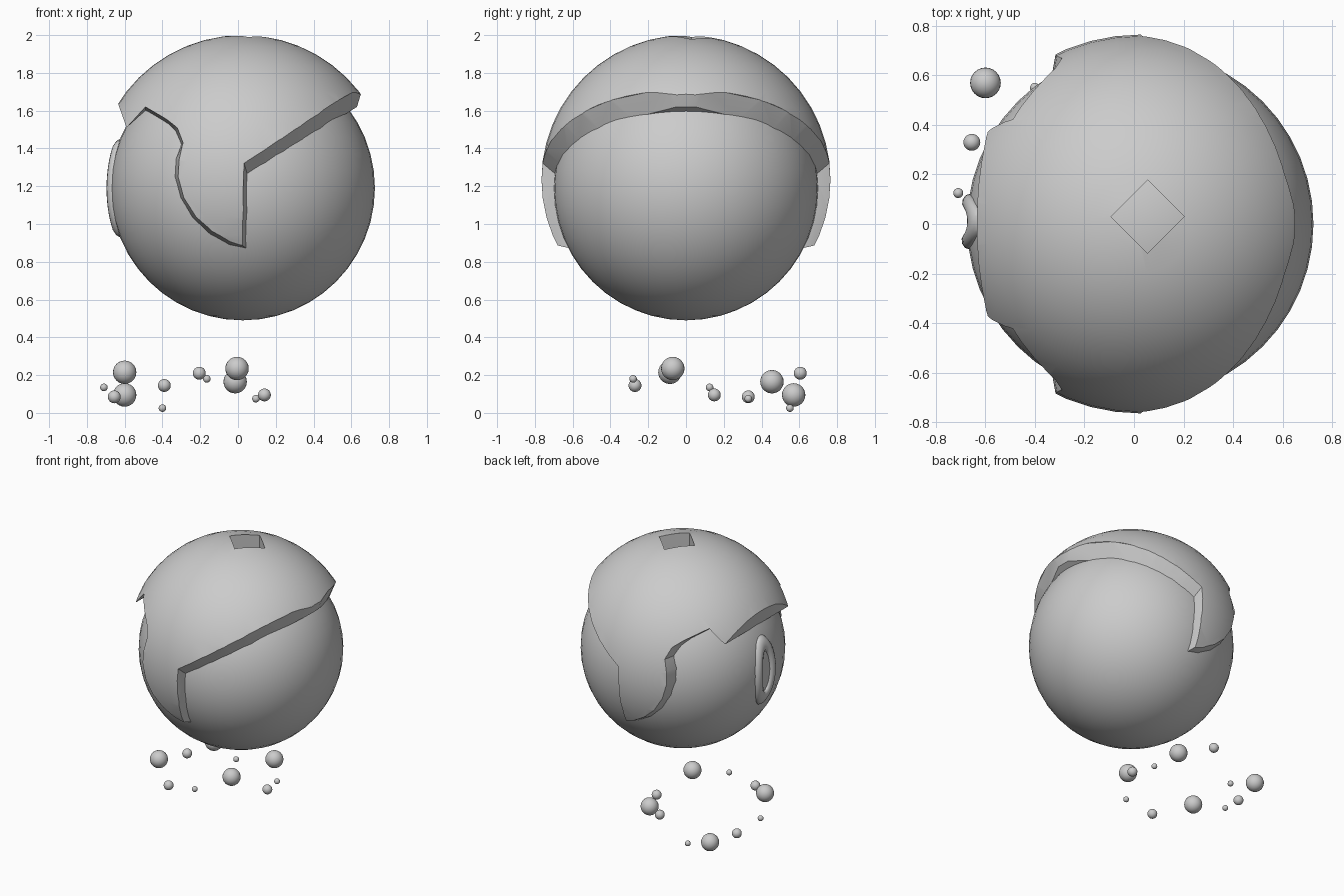
import bpy, bmesh, math
from mathutils import Vector, Matrix

if "Cube" in bpy.data.objects:
    bpy.data.objects.remove(bpy.data.objects["Cube"])

HEAD = Vector((0.025, 0, 1.19))
HEAD_R = 0.70
HAIR = Vector((0.025, 0, 1.235))
HAIR_R = 0.765


def add_object(name, bm):
    bmesh.ops.recalc_face_normals(bm, faces=bm.faces)
    mesh = bpy.data.meshes.new(name)
    bm.to_mesh(mesh)
    bm.free()
    obj = bpy.data.objects.new(name, mesh)
    bpy.context.collection.objects.link(obj)
    return obj


def smooth(obj, degrees=35):
    bpy.ops.object.select_all(action='DESELECT')
    obj.select_set(True)
    bpy.context.view_layer.objects.active = obj
    bpy.ops.object.shade_smooth_by_angle(angle=math.radians(degrees))


def ball(name, center, radius, segments=32, scale=(1, 1, 1)):
    bm = bmesh.new()
    bmesh.ops.create_uvsphere(bm, u_segments=segments, v_segments=segments // 2, radius=radius)
    bmesh.ops.scale(bm, vec=scale, verts=bm.verts)
    bmesh.ops.translate(bm, vec=center, verts=bm.verts)
    return add_object(name, bm)


def boolean(obj, cutter, operation):
    mod = obj.modifiers.new(operation.title(), 'BOOLEAN')
    mod.operation = operation
    mod.solver = 'EXACT'
    mod.object = cutter
    bpy.context.view_layer.objects.active = obj
    obj.select_set(True)
    bpy.ops.object.modifier_apply(modifier=mod.name)
    bpy.data.objects.remove(cutter)


def depth(x, z, center, radius):
    # Half-width in y of a ball at the given x and z
    return math.sqrt(max(0.0025, radius ** 2 - (x - center.x) ** 2 - (z - center.z) ** 2))


# Head
smooth(ball("head", HEAD, HEAD_R, 48))

# Hairline: position on the head (x, z), then shift of the outer rim (dx, dz)
hairline = [(0.63, 1.62, 0.02, 0.10)]
for i in range(1, 7):
    t = i / 6
    hairline.append((0.63 - 0.58 * t, 1.62 - 0.36 * t, -0.02 * t, 0.10 - 0.03 * t))
hairline += [
    (0.05, 1.07, -0.025, 0.01), (0.045, 0.87, -0.025, 0.02), (-0.05, 0.89, 0.01, 0.02),
    (-0.15, 0.945, 0.015, 0.02), (-0.24, 1.03, 0.02, 0.01), (-0.305, 1.14, 0.02, 0),
    (-0.335, 1.25, 0.02, 0), (-0.33, 1.34, 0.02, 0), (-0.30, 1.42, 0.01, 0.01),
    (-0.33, 1.49, 0.01, 0.02), (-0.37, 1.53, 0, 0.02), (-0.49, 1.60, 0, 0.02),
    (-0.59, 1.51, 0, 0), (-0.65, 1.68, 0, 0), (-1.0, 1.75, 0, 0), (-1.0, 2.3, 0, 0),
    (1.0, 2.3, 0, 0), (1.0, 1.95, 0, 0), (0.66, 1.72, 0, 0.02),
]

# Solid following the hairline, mirrored front to back
bm = bmesh.new()
inner, outer, far = [], [], []
for x, z, dx, dz in hairline:
    y0 = depth(x, z, HEAD, HEAD_R - 0.01)
    y1 = max(y0 + 0.05, depth(x + dx, z + dz, HAIR, HAIR_R) + 0.01)
    inner.append((x, y0, z))
    outer.append((x + dx, y1, z + dz))
    far.append((x + dx, 1.0, z + dz))
mirrored = [[(x, -y, z) for x, y, z in ring] for ring in (far, outer, inner)]
rings = [[bm.verts.new(p) for p in ring] for ring in mirrored + [inner, outer, far]]
count = len(hairline)
for a, b in zip(rings, rings[1:]):
    for i in range(count):
        j = (i + 1) % count
        bm.faces.new((a[i], a[j], b[j], b[i]))
bm.faces.new(rings[0])
bm.faces.new(rings[-1])
bmesh.ops.triangulate(bm, faces=bm.faces)
hair_solid = add_object("hairline_cutter", bm)

# Hair cap
hair = ball("hair_cap", HAIR, HAIR_R, 48, (1.015, 1, 1))
boolean(hair, hair_solid, 'INTERSECT')

# Diamond opening in the crown
bm = bmesh.new()
bmesh.ops.create_cone(bm, cap_ends=True, segments=4, radius1=0.148, radius2=0.148, depth=0.4,
                      matrix=Matrix.Translation((0.055, 0.03, 2.06)))
opening = add_object("crown_cutter", bm)
for v in opening.data.vertices:
    # Corners point along x and y
    a = round(math.atan2(v.co.y - 0.03, v.co.x - 0.055) / (math.pi / 2)) * math.pi / 2
    v.co.x, v.co.y = 0.055 + 0.148 * math.cos(a), 0.03 + 0.148 * math.sin(a)
boolean(hair, opening, 'DIFFERENCE')
smooth(hair)

# Oval ear ring wrapped onto the head
bm = bmesh.new()
grid = []
for i in range(32):
    a = math.tau * i / 32
    ring = []
    for k in range(10):
        b = math.tau * k / 10
        y = (0.08 + 0.032 * math.cos(b)) * math.cos(a) + 0.01
        z = (0.205 + 0.055 * math.cos(b)) * math.sin(a)
        x = HEAD.x - math.sqrt(HEAD_R ** 2 - y * y - z * z) - 0.025 * math.sin(b)
        ring.append(bm.verts.new((x, y, z + HEAD.z)))
    grid.append(ring)
for i in range(32):
    a, b = grid[i], grid[(i + 1) % 32]
    for k in range(10):
        m = (k + 1) % 10
        bm.faces.new((a[k], a[m], b[m], b[k]))
smooth(add_object("ear_ring", bm), 60)

# Floating bubbles in three sizes
bubbles = {
    0.062: [(-0.6, -0.085, 0.215), (-0.6, 0.57, 0.095), (-0.015, 0.455, 0.165), (-0.005, -0.07, 0.235)],
    0.034: [(-0.655, 0.33, 0.085), (-0.39, -0.27, 0.145), (-0.205, 0.605, 0.21), (0.14, 0.15, 0.095)],
    0.02: [(-0.71, 0.125, 0.135), (-0.4, 0.55, 0.025), (-0.165, -0.28, 0.18), (0.095, 0.33, 0.075)],
}
for radius, places in bubbles.items():
    for place in places:
        smooth(ball("bubble", place, radius, 24))
